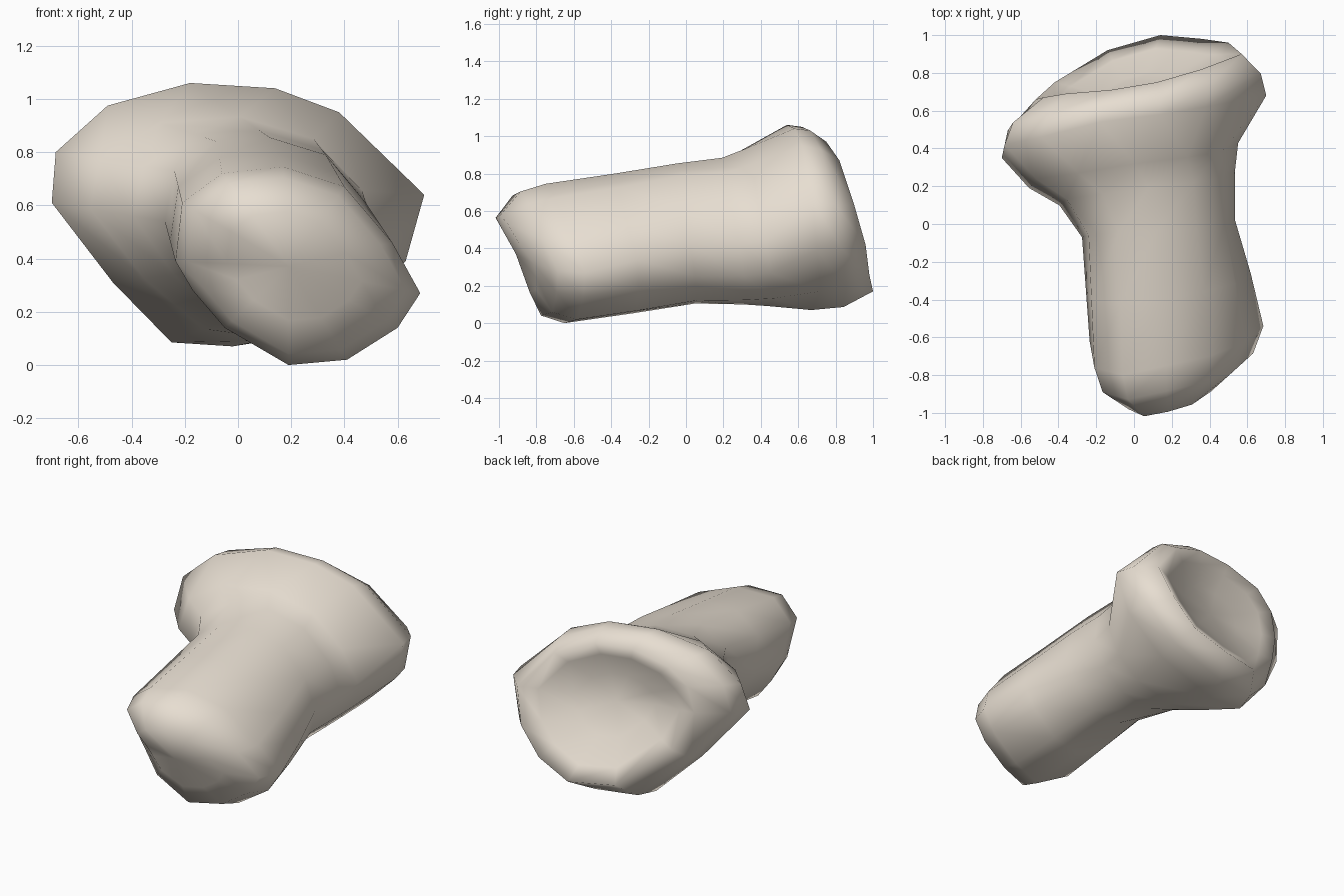
import bpy, bmesh
from math import cos, pi
from mathutils import Vector

if "Cube" in bpy.data.objects:
    bpy.data.objects.remove(bpy.data.objects["Cube"])

# Four key cross-sections, clockwise from the left as seen from the front
FRONT = [(-.235, -.62, .39), (-.21, -.76, .61), (-.06, -.80, .72), (.17, -.75, .745),
         (.40, -.70, .67), (.58, -.63, .46), (.685, -.54, .27), (.60, -.55, .14),
         (.41, -.58, .02), (.19, -.65, .0), (-.05, -.66, .14), (-.17, -.62, .28)]
SHAFT = [(-.275, -.07, .54), (-.24, -.06, .73), (-.08, -.04, .84), (.12, -.04, .855),
         (.33, -.02, .79), (.48, 0, .61), (.535, .02, .42), (.48, .05, .25),
         (.35, .05, .12), (.16, .05, .105), (0, .03, .19), (-.16, -.02, .35)]
HEAD = [(-.70, .35, .61), (-.685, .42, .80), (-.49, .46, .975), (-.18, .54, 1.06),
        (.14, .58, 1.04), (.38, .62, .95), (.70, .68, .64), (.63, .70, .39),
        (.40, .72, .17), (-.02, .67, .07), (-.25, .66, .085), (-.47, .50, .31)]
RIM = [(-.52, .66, .66), (-.48, .67, .82), (-.36, .69, .92), (-.12, .71, .98),
       (.12, .75, .97), (.36, .82, .87), (.57, .90, .63), (.50, .96, .42),
       (.36, .98, .26), (.14, 1.0, .17), (-.14, .92, .19), (-.42, .75, .43)]
N = len(FRONT)


def blend(a, b, left, right, along):
    """Mix two sections, with separate amounts for left side, right side and y."""
    out = []
    for i, (p, q) in enumerate(zip(a, b)):
        t = left + (right - left) * (1 - cos(2 * pi * i / N)) / 2
        out.append((p[0] + (q[0] - p[0]) * t,
                    p[1] + (q[1] - p[1]) * along,
                    p[2] + (q[2] - p[2]) * t))
    return out


def scaled(ring, k, dy=0, lean=0):
    """Scale a section about its centre, slide it along y and lean it by height."""
    c = sum((Vector(p) for p in ring), Vector()) / N
    out = []
    for p in ring:
        d = (Vector(p) - c) * k
        out.append(c + d + Vector((0, dy + lean * d.z, 0)))
    return out


sections = [
    scaled(FRONT, 0.55, -0.235, -0.25),        # rounded front end
    scaled(FRONT, 0.89, -0.135, -0.03),
    FRONT,
    blend(FRONT, SHAFT, 0.5, 0.45, 0.5),       # shaft
    SHAFT,
    blend(SHAFT, HEAD, 0.28, 0.0, 0.40),       # flare
    blend(SHAFT, HEAD, 0.66, 0.1, 0.62),
    HEAD,
    scaled(blend(HEAD, RIM, 0.36, 0.5, 0.5), 1.055),
    RIM,
    scaled(RIM, 0.80, -0.035),                 # hollow socket
    scaled(RIM, 0.45, -0.10),
]

bm = bmesh.new()
rings = [[bm.verts.new(p) for p in s] for s in sections]

# Skin between neighbouring sections
for r0, r1 in zip(rings, rings[1:]):
    for i in range(N):
        j = (i + 1) % N
        bm.faces.new((r0[i], r0[j], r1[j], r1[i]))

# Close the front end and the bottom of the socket with fans
for ring in (rings[0], rings[-1]):
    c = sum((v.co for v in ring), Vector()) / N
    pole = bm.verts.new(c + Vector((0, -0.02, 0)))
    for i in range(N):
        bm.faces.new((ring[i], ring[(i + 1) % N], pole))
bmesh.ops.recalc_face_normals(bm, faces=bm.faces[:])

mesh = bpy.data.meshes.new("bone")
bm.to_mesh(mesh)
bm.free()
mesh.polygons.foreach_set("use_smooth", [True] * len(mesh.polygons))
bone = bpy.data.objects.new("bone", mesh)
bpy.context.collection.objects.link(bone)

# Bone colour
mat = bpy.data.materials.new("bone_beige")
mat.diffuse_color = (0.80, 0.73, 0.64, 1)
mat.use_nodes = True
mat.node_tree.nodes["Principled BSDF"].inputs["Base Color"].default_value = mat.diffuse_color
mesh.materials.append(mat)
